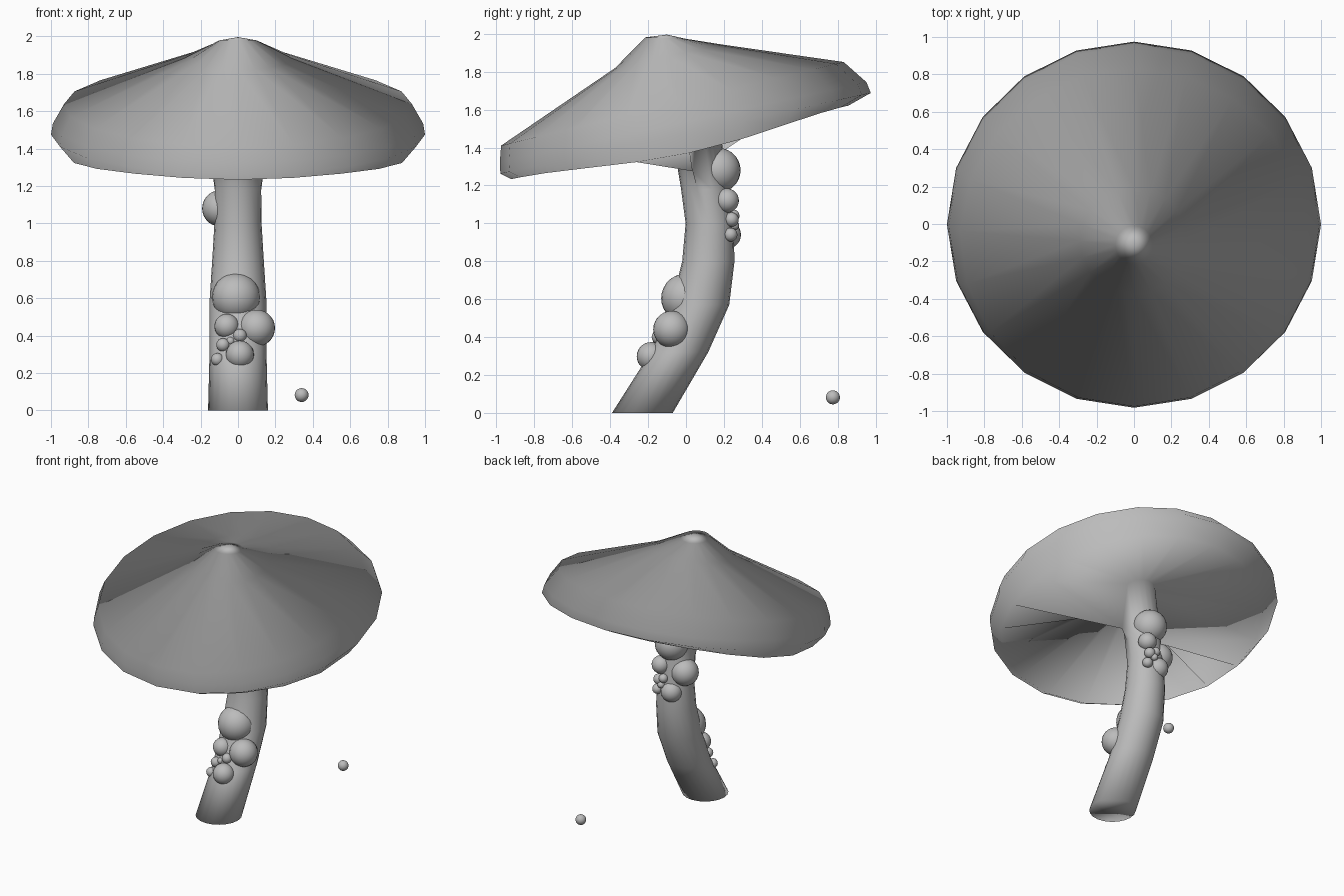
import bpy, bmesh, math
from mathutils import Matrix, Vector

if "Cube" in bpy.data.objects:
    bpy.data.objects.remove(bpy.data.objects["Cube"])

GREY = (0.5, 0.5, 0.5, 1)
grey = bpy.data.materials.new("plain grey")
grey.use_nodes = True
grey.diffuse_color = GREY
grey.node_tree.nodes["Principled BSDF"].inputs["Base Color"].default_value = GREY

SIDES = 20
TILT = Matrix.Translation((0, 0, 1.465)) @ Matrix.Rotation(math.radians(12.3), 4, "X")


def finish(name, bm):
    bmesh.ops.recalc_face_normals(bm, faces=bm.faces)
    mesh = bpy.data.meshes.new(name)
    bm.to_mesh(mesh)
    bm.free()
    obj = bpy.data.objects.new(name, mesh)
    bpy.context.collection.objects.link(obj)
    mesh.materials.append(grey)
    mesh.shade_smooth()
    return obj


def cap_ring(radius, height, back_pull=0, side_drop=0, back_lift=0):
    """Ring of the tilted cap; the back can be pulled in or lifted, the sides lowered."""
    points = []
    for i in range(SIDES):
        a = math.tau * i / SIDES
        r = radius - back_pull * math.sin(a)
        z = height - side_drop * math.cos(a) ** 4 + back_lift * math.sin(a)
        points.append(TILT @ Vector((r * math.cos(a), r * math.sin(a), z)))
    return points


def stem_ring(y, z, r):
    return [Vector((r * math.cos(math.tau * i / SIDES),
                    y + r * math.sin(math.tau * i / SIDES), z)) for i in range(SIDES)]


def neck_ring():
    """Where stem meets cap: high inside the hollow, with a low fold on each side."""
    points = stem_ring(.035, 1.6, .125)
    for i, p in enumerate(points):
        p.z += .3 * p.y
        if i in (0, SIDES // 2):
            p.x *= 1.1
            p.z = 1.275
        elif i in (SIDES - 1, SIDES // 2 + 1):
            p.z = 1.42
    return points


# Body: one continuous skin from cap tip over the rim, underneath and down the stem
cap_rings = [cap_ring(.1, .525, back_lift=-.025), cap_ring(.29, .426),
             cap_ring(.93, .177, .035, back_lift=.023), cap_ring(.99, .07),
             cap_ring(1, .01), cap_ring(.91, -.03, .04, .065)]
stem_path = [(.098, 1.18, .124), (.124, 1, .126), (.118, .8, .138), (.075, .57, .153),
             (-.035, .32, .152), (-.23, 0, .16)]
rings = cap_rings + [neck_ring()] + [stem_ring(*step) for step in stem_path]

bm = bmesh.new()
loops = [[bm.verts.new(p) for p in ring] for ring in rings]
tip = bm.verts.new(TILT @ Vector((0, .015, .54)))
for i in range(SIDES):
    j = (i + 1) % SIDES
    bm.faces.new((tip, loops[0][i], loops[0][j]))
    for a, b in zip(loops, loops[1:]):
        bm.faces.new((a[i], b[i], b[j], a[j]))
bm.faces.new(loops[-1])
body = finish("cap_and_stem", bm).data

# Cap normals fan outward; a zero vector keeps the automatic normal elsewhere
normals = [Vector() for _ in body.vertices]
for k, ring in enumerate(cap_rings):
    middle = sum(ring, Vector()) / SIDES
    for i, p in enumerate(ring):
        index = k * SIDES + i
        outward = Vector((p.x - middle.x, p.y - middle.y, 0)).normalized()
        outward.z = .15 * body.vertices[index].normal.z
        normals[index] = outward.normalized()
body.normals_split_custom_set_from_vertices(normals)

# Round growths: (x, y, z, radius)
front_bulbs = [(-.01, -.002, .605, .129), (.1, -.075, .44, .098),
               (.01, -.185, .298, .075), (-.06, -.1, .45, .066),
               (.01, -.145, .4, .036), (-.08, -.15, .35, .036),
               (-.11, -.165, .272, .034), (-.04, -.15, .37, .022)]
back_bulbs = [(0, .17, 1.28, .118), (-.095, .15, 1.08, .097), (.06, .215, 1.12, .064),
              (-.03, .215, .94, .075), (.06, .24, 1.02, .038), (.015, .25, 1.04, .032),
              (.075, .235, .94, .036), (.03, .255, .99, .025)]
groups = {"front_bulb": front_bulbs, "back_bulb": back_bulbs,
          "loose_ball": [(.34, .775, .082, .037)]}
for name, bulbs in groups.items():
    for k, (x, y, z, r) in enumerate(bulbs):
        bm = bmesh.new()
        bmesh.ops.create_uvsphere(bm, u_segments=24, v_segments=14, radius=r,
                                  matrix=Matrix.Translation((x, y, z)))
        finish(f"{name}_{k + 1}", bm)
